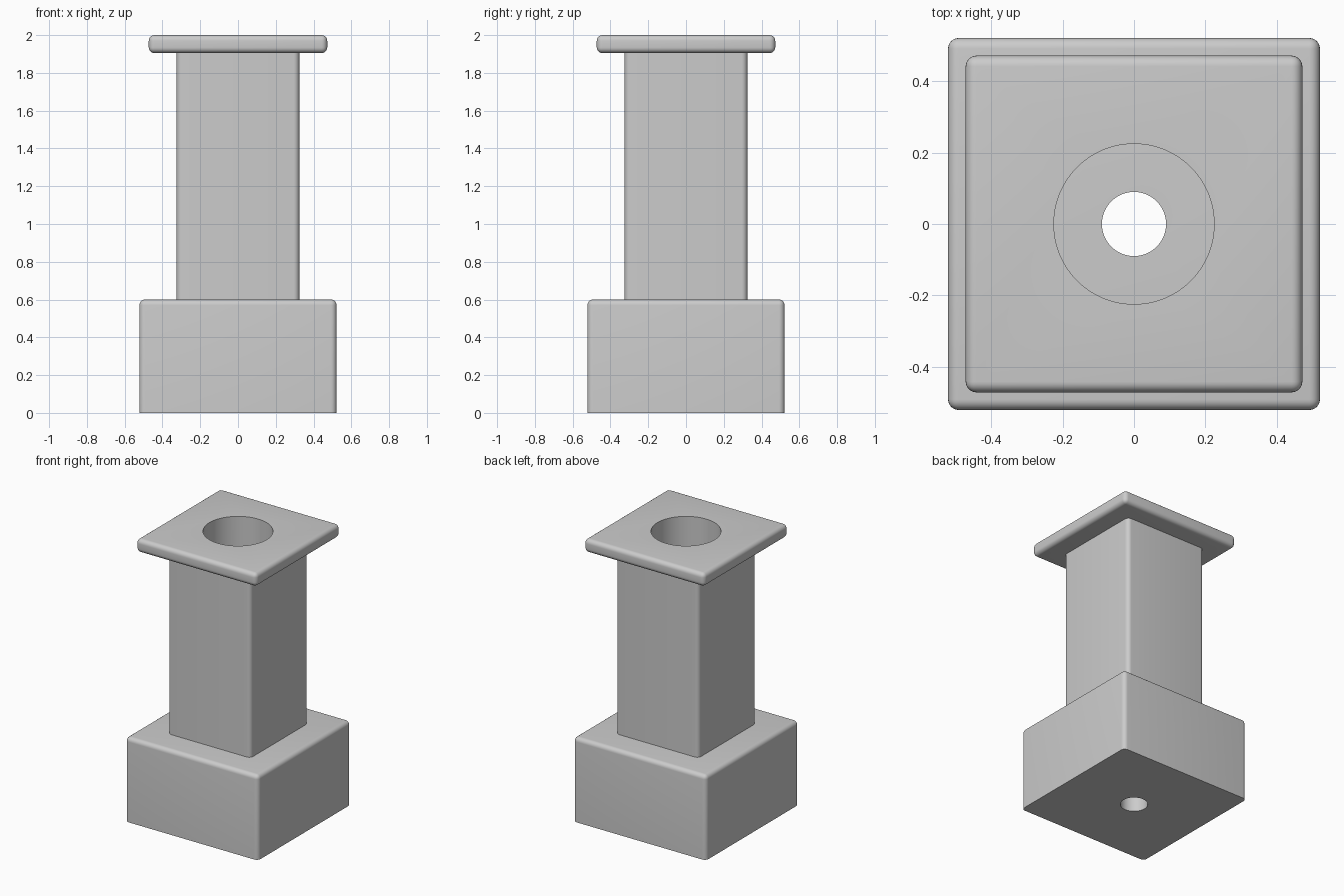
import bpy
import bmesh
import math
from mathutils import Matrix

cube = bpy.data.objects.get("Cube")
if cube:
    bpy.data.objects.remove(cube, do_unlink=True)

grey = bpy.data.materials.new("plain grey")
grey.use_nodes = True
colour = (0.6, 0.6, 0.6, 1)
grey.diffuse_color = colour
grey.node_tree.nodes["Principled BSDF"].inputs["Base Color"].default_value = colour


def new_object(name, bm):
    mesh = bpy.data.meshes.new(name)
    bm.to_mesh(mesh)
    bm.free()
    obj = bpy.data.objects.new(name, mesh)
    bpy.context.collection.objects.link(obj)
    mesh.materials.append(grey)
    return obj


def bore_cutter(name, radius, bottom, top):
    bm = bmesh.new()
    bmesh.ops.create_cone(bm, cap_ends=True, segments=96, radius1=radius, radius2=radius,
                          depth=top - bottom,
                          matrix=Matrix.Translation((0, 0, (bottom + top) / 2)))
    obj = new_object(name, bm)
    obj.hide_render = True
    obj.hide_set(True)
    return obj


def rounded_block(name, width, bottom, top, cutter, round_top=False, round_bottom=False):
    """Square block with rounded corners, optional rounded rims and a round bore."""
    bm = bmesh.new()
    bmesh.ops.create_cube(bm, size=1)
    bmesh.ops.scale(bm, vec=(width, width, top - bottom), verts=bm.verts)
    bmesh.ops.translate(bm, vec=(0, 0, (bottom + top) / 2), verts=bm.verts)
    middle = (bottom + top) / 2

    def is_rounded(edge):
        heights = [v.co.z for v in edge.verts]
        if abs(heights[0] - heights[1]) > 0.01:
            return True
        return round_top if heights[0] > middle else round_bottom

    bmesh.ops.bevel(bm, geom=[e for e in bm.edges if is_rounded(e)], offset=0.03,
                    segments=6, profile=0.5, affect='EDGES')
    obj = new_object(name, bm)
    cut = obj.modifiers.new("bore", 'BOOLEAN')
    cut.operation = 'DIFFERENCE'
    cut.solver = 'EXACT'
    cut.object = cutter

    # Apply the bore, then smooth the rounded edges
    bpy.ops.object.select_all(action='DESELECT')
    obj.select_set(True)
    bpy.context.view_layer.objects.active = obj
    bpy.ops.object.modifier_apply(modifier=cut.name)
    bpy.ops.object.shade_smooth_by_angle(angle=math.radians(30))
    return obj


# Narrow hole through the base, wide socket down the column
narrow_bore = bore_cutter("narrow_bore_cutter", 0.09, -0.1, 0.7)
wide_bore = bore_cutter("wide_bore_cutter", 0.225, 0.5, 2.1)

rounded_block("base", 1.044, 0, 0.6, narrow_bore, round_top=True)
rounded_block("column", 0.65, 0.6, 1.905, wide_bore)
rounded_block("cap", 0.945, 1.905, 2.0, wide_bore, round_top=True, round_bottom=True)

# Remove the finished cutters
for cutter in (narrow_bore, wide_bore):
    bpy.data.objects.remove(cutter, do_unlink=True)
